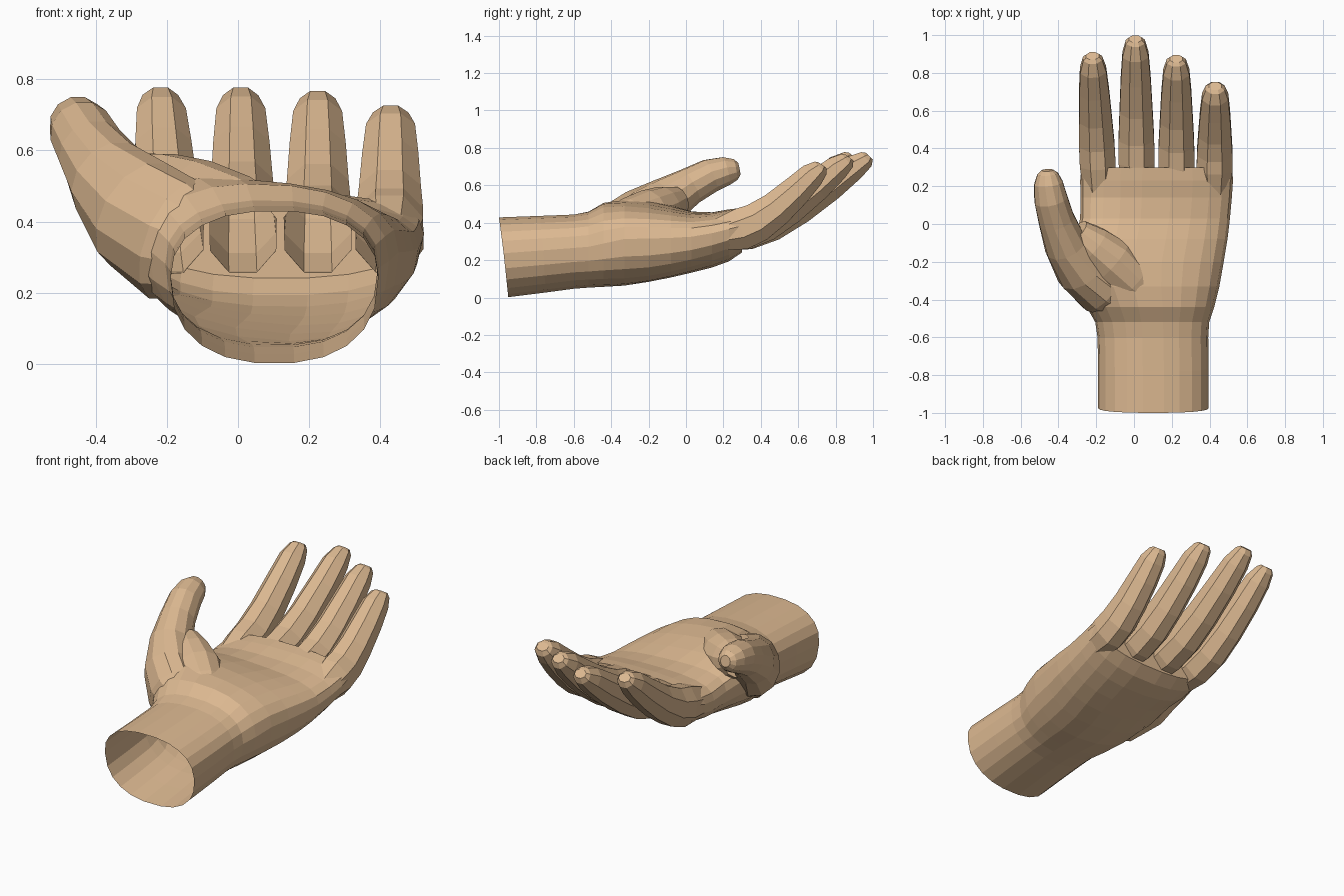
import bpy, bmesh, math
from mathutils import Vector

if "Cube" in bpy.data.objects:
    bpy.data.objects.remove(bpy.data.objects["Cube"])

skin = bpy.data.materials.new("tan skin")
skin.diffuse_color = (0.72, 0.485, 0.285, 1)
skin.use_nodes = True
skin.node_tree.nodes["Principled BSDF"].inputs["Base Color"].default_value = skin.diffuse_color


def loft(name, rings):
    """Closed skin over equal-length rings of points."""
    bm = bmesh.new()
    loops = [[bm.verts.new(p) for p in ring] for ring in rings]
    n = len(loops[0])
    for a, b in zip(loops, loops[1:]):
        for i in range(n):
            j = (i + 1) % n
            bm.faces.new((a[i], a[j], b[j], b[i]))
    bm.faces.new(loops[0])
    bm.faces.new(loops[-1])
    bmesh.ops.recalc_face_normals(bm, faces=bm.faces[:])
    me = bpy.data.meshes.new(name)
    bm.to_mesh(me)
    bm.free()
    me.materials.append(skin)
    ob = bpy.data.objects.new(name, me)
    bpy.context.collection.objects.link(ob)
    return ob


def tube(name, path, radii, sides):
    """Loft of flattened rings set square to a path."""
    pts = [Vector(p) for p in path]
    rings = []
    for k, (p, (rx, rz)) in enumerate(zip(pts, radii)):
        t = (pts[min(k + 1, len(pts) - 1)] - pts[max(k - 1, 0)]).normalized()
        side = t.cross(Vector((0, 0, 1))).normalized()
        up = side.cross(t)
        ring = []
        for i in range(sides):
            a = math.tau * (i + 0.5) / sides
            c = 1 / math.cos(math.pi / sides)
            ring.append(p + side * (rx * c * math.cos(a)) + up * (rz * c * math.sin(a)))
        rings.append(ring)
    return loft(name, rings)


def power(v, p):
    return math.copysign(abs(v) ** p, v)


# wrist and palm: y, left, right, bottom, top, tilt, dip of the palm, slant
sections = [
    (-1.00, -.19, .395, .000, .430, .00, .00, .05),
    (-0.78, -.19, .395, .025, .438, .00, .00, .03),
    (-0.60, -.193, .393, .045, .445, .00, .00, .00),
    (-0.52, -.205, .398, .052, .460, .005, .00, .00),
    (-0.44, -.25, .425, .058, .505, .015, .00, .00),
    (-0.33, -.31, .452, .068, .535, .035, .02, .00),
    (-0.20, -.335, .475, .090, .540, .045, .035, .00),
    (-0.08, -.31, .495, .112, .515, .035, .035, .00),
    (0.03, -.285, .508, .135, .485, .02, .03, .00),
    (0.14, -.283, .518, .160, .475, .005, .02, .00),
    (0.23, -.285, .524, .192, .482, .00, .01, .00),
    (0.30, -.278, .520, .240, .480, .00, .00, .00),
]
N = 22
rings = []
for y, x0, x1, z0, z1, tilt, dip, slant in sections:
    cx, hw = (x0 + x1) / 2, (x1 - x0) / 2
    zm = z0 + (z1 - z0) * (0.55 if y < -0.4 else 0.6)
    ring = []
    for i in range(N):
        a = math.tau * i / N
        u = power(math.cos(a), 0.85)
        s = power(math.sin(a), 0.85)
        z = zm + s * ((z1 - zm) if s > 0 else (zm - z0)) - tilt * u
        if s > 0:
            z -= dip * (1 - u * u)
        ring.append((cx + hw * u, y + slant * (1 - s) / 2, z))
    rings.append(ring)
hand = loft("hand", rings)

# four fingers, rooted inside the palm: name, base x, tip position
parts = []
along = (-.12, .13, .30, .50, .72, .89, .98, 1)
rise = (-.05, .04, .14, .34, .62, .86, .97, 1.01)
radii = [(.080, .085), (.095, .112), (.094, .106), (.087, .094),
         (.079, .082), (.069, .068), (.050, .046), (.034, .026)]
for name, bx, tip in (
    ("index_finger", -.188, (-.220, .890, .754)),
    ("middle_finger", .015, (.007, .980, .752)),
    ("ring_finger", .225, (.224, .875, .744)),
    ("little_finger", .426, (.430, .730, .704)),
):
    path = [(bx + (tip[0] - bx) * f, .23 + (tip[1] - .23) * f, .352 + (tip[2] - .352) * g)
            for f, g in zip(along, rise)]
    parts.append(tube(name, path, radii, 8))

# thumb, growing out of the heel of the palm
parts.append(tube("thumb", [
    (-.05, -.42, .30), (-.175, -.34, .345), (-.28, -.235, .42), (-.362, -.11, .515),
    (-.410, .02, .595), (-.440, .13, .652), (-.453, .215, .676), (-.457, .265, .684),
    (-.458, .285, .688)],
    [(.09, .12), (.14, .175), (.138, .165), (.112, .125),
     (.095, .098), (.088, .089), (.076, .076), (.055, .056), (.03, .032)], 12))

# fleshy pad between thumb and palm
parts.append(tube("thumb_pad", [
    (.10, -.40, .405), (.0, -.31, .42), (-.12, -.20, .445),
    (-.225, -.115, .48), (-.305, -.045, .515)],
    [(.07, .07), (.115, .108), (.13, .128), (.11, .115), (.075, .08)], 12))

# fuse the parts into one skin
bpy.context.view_layer.objects.active = hand
for part in parts:
    mod = hand.modifiers.new("fuse", 'BOOLEAN')
    mod.operation = 'UNION'
    mod.solver = 'EXACT'
    mod.object = part
    bpy.ops.object.modifier_apply(modifier=mod.name)
    bpy.data.objects.remove(part)

# open the wrist
bm = bmesh.new()
bm.from_mesh(hand.data)
caps = [f for f in bm.faces if f.normal.y < -0.9 and all(v.co.y < -0.9 for v in f.verts)]
bmesh.ops.delete(bm, geom=caps, context='FACES')
bm.to_mesh(hand.data)
bm.free()
